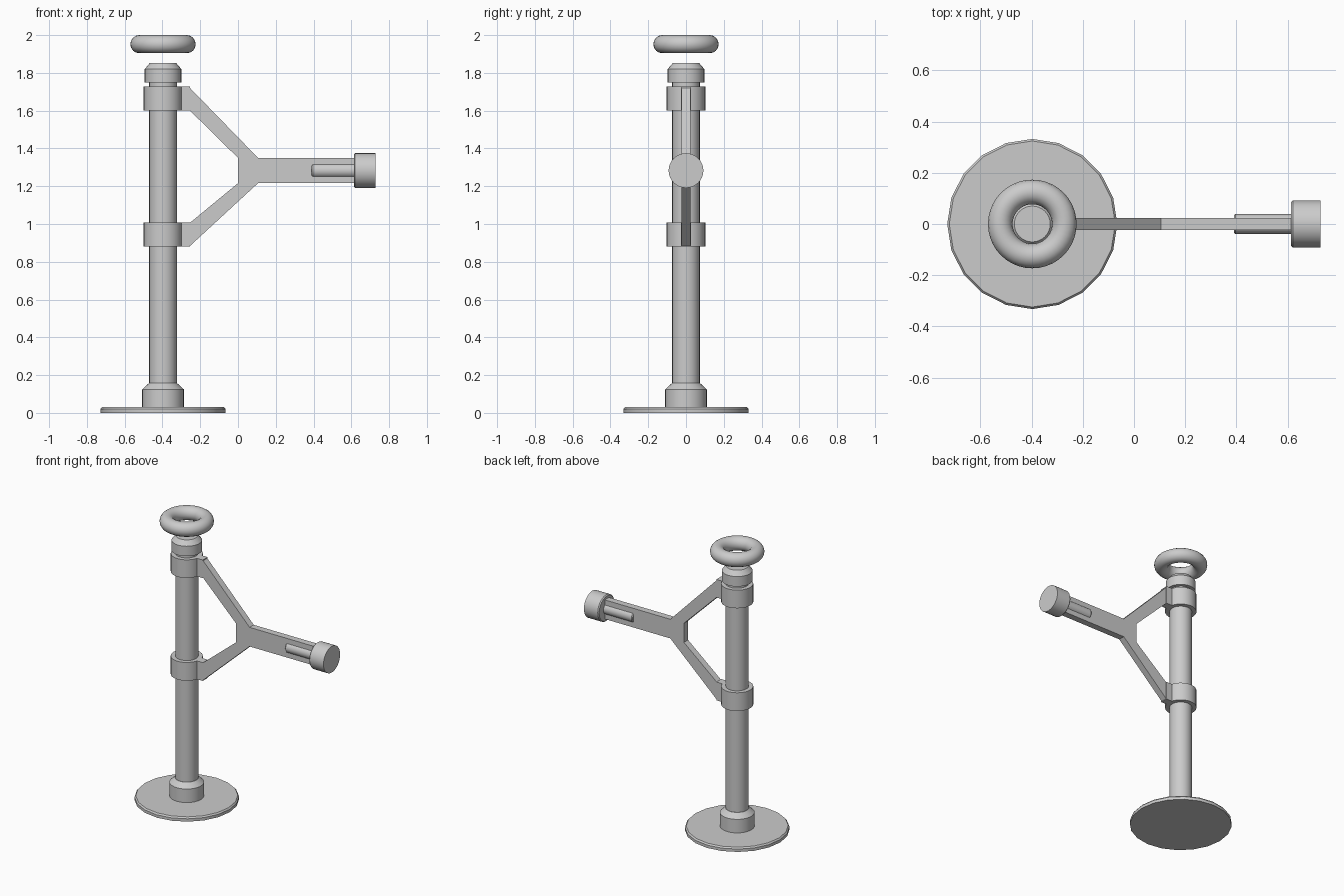
import bpy, bmesh
from math import cos, sin, tau
from mathutils import Matrix, Vector

if "Cube" in bpy.data.objects:
    bpy.data.objects.remove(bpy.data.objects["Cube"])

PX = -0.397   # pole axis x
ARM_Z = 1.283  # arm centre height


def finish(name, bm, matrix=None, smooth=True):
    bmesh.ops.recalc_face_normals(bm, faces=bm.faces)
    if matrix:
        bm.transform(matrix)
    me = bpy.data.meshes.new(name)
    bm.to_mesh(me)
    bm.free()
    ob = bpy.data.objects.new(name, me)
    bpy.context.collection.objects.link(ob)
    if smooth:
        bpy.ops.object.select_all(action='DESELECT')
        ob.select_set(True)
        bpy.context.view_layer.objects.active = ob
        bpy.ops.object.shade_smooth_by_angle(angle=0.5)
    return ob


def lathe(name, profile, sides, matrix):
    """Closed solid of revolution from (radius, height) points."""
    bm = bmesh.new()
    rings = [[bm.verts.new((r * cos(tau * i / sides), r * sin(tau * i / sides), z))
              for i in range(sides)] for r, z in profile]
    for a, b in zip(rings, rings[1:]):
        for i in range(sides):
            j = (i + 1) % sides
            bm.faces.new((a[i], a[j], b[j], b[i]))
    bm.faces.new(rings[0][::-1])
    bm.faces.new(rings[-1])
    return finish(name, bm, matrix)


def plate(name, outline, half):
    """Extrude an x/z outline symmetrically along y."""
    bm = bmesh.new()
    face = bm.faces.new([bm.verts.new((x, -half, z)) for x, z in outline])
    new = bmesh.ops.extrude_face_region(bm, geom=[face])['geom']
    bmesh.ops.translate(bm, vec=(0, 2 * half, 0),
                        verts=[v for v in new if isinstance(v, bmesh.types.BMVert)])
    return finish(name, bm, smooth=False)


upright = Matrix.Translation((PX, 0, 0))
sideways = Matrix.Translation((0, 0, ARM_Z)) @ Matrix.Rotation(tau / 4, 4, 'Y')

# Base, foot collar, pole and top cap
lathe("base_plate", [(0.332, 0), (0.332, 0.02), (0.324, 0.03)], 20, upright)
lathe("foot_collar", [(0.11, 0.025), (0.11, 0.125), (0.075, 0.157)], 32, upright)
lathe("pole", [(0.073, 0.025), (0.073, 1.76)], 32, upright)
lathe("pole_cap", [(0.097, 1.75), (0.097, 1.82), (0.07, 1.852)], 32, upright)

# Clamps with tabs where the arm joins
for label, z0, z1 in (("upper", 1.60, 1.727), ("lower", 0.88, 1.008)):
    lathe(label + "_clamp", [(0.102, z0), (0.102, z1)], 32, upright)
    plate(label + "_clamp_tab", [(PX + 0.08, z0), (-0.254, z0), (-0.254, z1), (PX + 0.08, z1)], 0.027)

# Forked arm
plate("forked_arm", [(-0.256, 1.722), (-0.256, 1.602), (0, 1.35), (0, 1.216),
                     (-0.256, 1.005), (-0.256, 0.882), (0.106, 1.216),
                     (0.62, 1.216), (0.62, 1.35), (0.106, 1.35)], 0.023)

# Rod and end knob along the arm
lathe("arm_rod", [(0.034, 0.39), (0.039, 0.396), (0.039, 0.63)], 24, sideways)
lathe("end_knob", [(0.086, 0.613), (0.092, 0.62), (0.092, 0.727)], 32, sideways)

# Floating ring above the cap
bpy.ops.mesh.primitive_torus_add(location=(PX, 0, 1.952), major_radius=0.125,
                                 minor_radius=0.048, major_segments=40, minor_segments=16)
bpy.context.object.name = "top_ring"
bpy.ops.object.shade_smooth()
